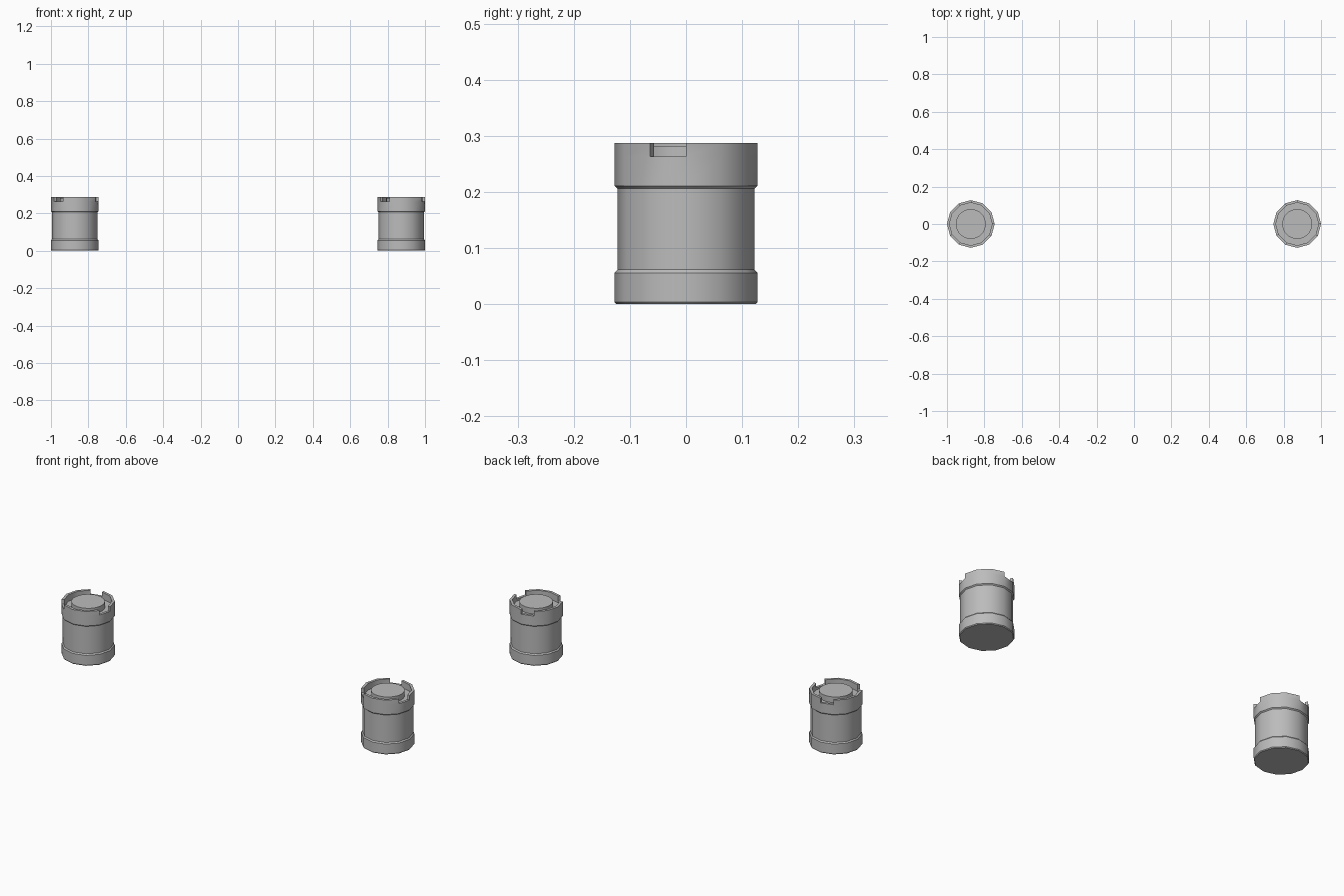
import bpy, bmesh
from math import cos, sin, pi

cube = bpy.data.objects.get("Cube")
if cube:
    bpy.data.objects.remove(cube, do_unlink=True)

SIDES = 12
NOTCH_Z, TOP_Z, FLOOR_Z = 0.263, 0.287, 0.252

grey = bpy.data.materials.new("plain grey")
grey.use_nodes = True
colour = (0.5, 0.5, 0.5, 1)
grey.diffuse_color = colour
grey.node_tree.nodes["Principled BSDF"].inputs["Base Color"].default_value = colour


def lathe(bm, profile, sides):
    """Turn a profile of (radius, z) into rings, capped at both ends; return the face bands."""
    rings = [[bm.verts.new((r * cos(2 * pi * i / sides), r * sin(2 * pi * i / sides), z))
              for i in range(sides)] for r, z in profile]
    bands = []
    for low, high in zip(rings, rings[1:]):
        bands.append([bm.faces.new((low[i], low[(i + 1) % sides],
                                    high[(i + 1) % sides], high[i]))
                      for i in range(sides)])
    bm.faces.new(rings[0][::-1])
    bm.faces.new(rings[-1])
    return bands


def finish(bm, name, x):
    bmesh.ops.recalc_face_normals(bm, faces=bm.faces)
    mesh = bpy.data.meshes.new(name)
    bm.to_mesh(mesh)
    bm.free()
    mesh.materials.append(grey)
    obj = bpy.data.objects.new(name, mesh)
    bpy.context.collection.objects.link(obj)
    obj.location.x = x
    bpy.ops.object.select_all(action='DESELECT')
    obj.select_set(True)
    bpy.context.view_layer.objects.active = obj
    bpy.ops.object.shade_smooth_by_angle(angle=0.6)


def canister(side, x):
    # Body with base collar, waist, top collar and recessed floor
    bm = bmesh.new()
    bands = lathe(bm, [(0.124, 0), (0.1275, 0.004), (0.1275, 0.056), (0.122, 0.062),
                       (0.122, 0.206), (0.1275, 0.211), (0.1275, NOTCH_Z),
                       (0.114, NOTCH_Z), (0.114, FLOOR_Z)], SIDES)
    # Raised rim, leaving three evenly spaced notches
    rim = [f for i, f in enumerate(bands[6]) if i % 4 != 3]
    raised = bmesh.ops.extrude_face_region(bm, geom=rim)["geom"]
    bmesh.ops.translate(bm, vec=(0, 0, TOP_Z - NOTCH_Z),
                        verts=[v for v in raised if isinstance(v, bmesh.types.BMVert)])
    old = [f for f in rim if f.is_valid]
    if old:
        bmesh.ops.delete(bm, geom=old, context='FACES_ONLY')
    finish(bm, side + "_canister_body", x)

    # Round plug in the middle of the recess
    bm = bmesh.new()
    lathe(bm, [(0.08, FLOOR_Z - 0.005), (0.08, 0.282)], 32)
    finish(bm, side + "_canister_plug", x)


canister("left", 0.8725)
canister("right", -0.8725)
